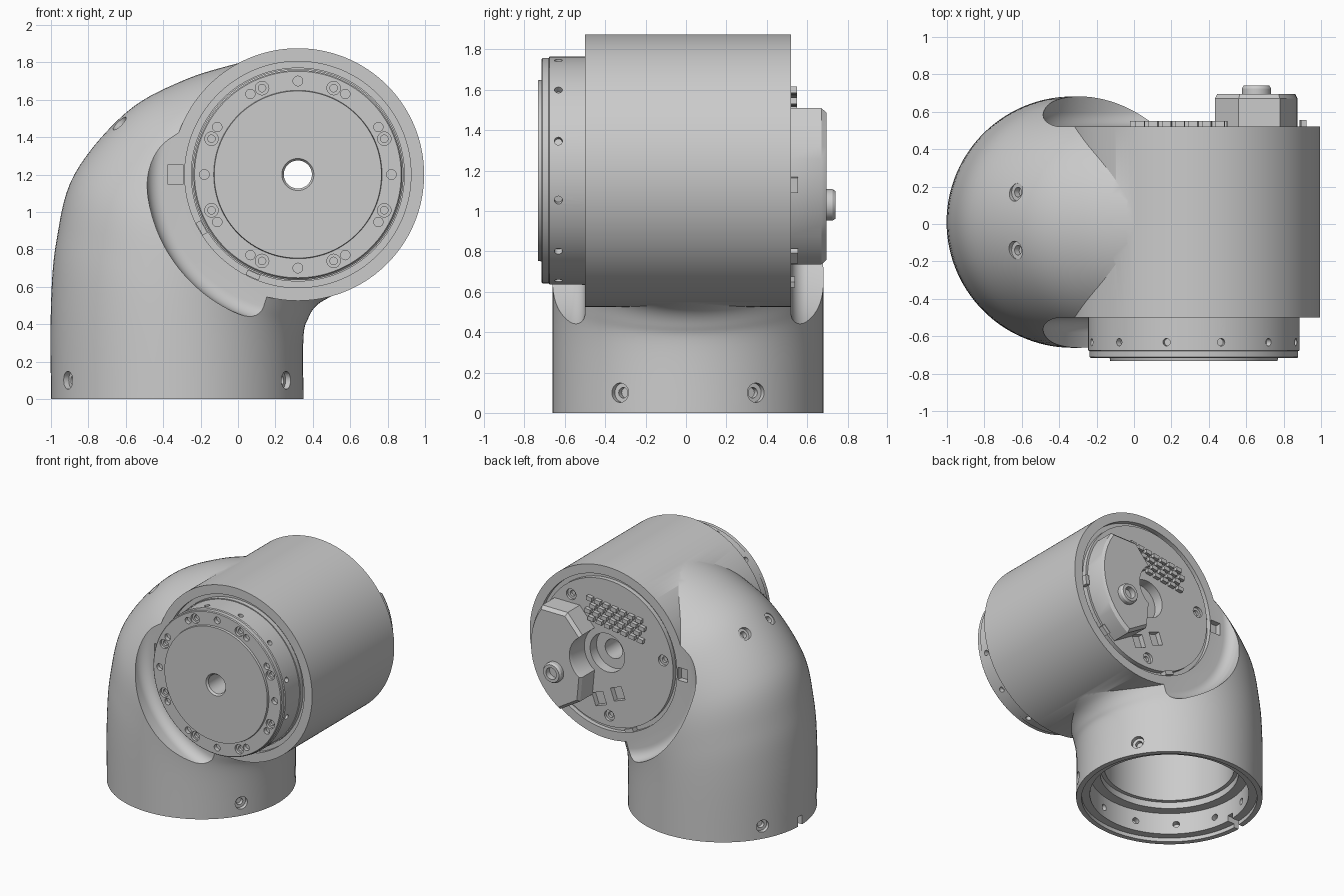
import bpy, bmesh
from math import sin, cos, pi, radians
from mathutils import Vector, Matrix

if "Cube" in bpy.data.objects:
    bpy.data.objects.remove(bpy.data.objects["Cube"])

CX, CZ = 0.32, 1.2            # axis of the horizontal housing (runs along y)
TX, TY = -0.325, 0.01         # axis of the vertical tube
FRONT, BACK = (0, -1, 0), (0, 1, 0)


def skin(bm, rings, closed=False):
    """Bridge rings of coordinates; cap both ends, or join last to first."""
    vs = [[bm.verts.new(p) for p in r] for r in rings]
    n = len(vs[0])
    pairs = list(zip(vs, vs[1:])) + ([(vs[-1], vs[0])] if closed else [])
    for a, b in pairs:
        for i in range(n):
            j = (i + 1) % n
            bm.faces.new((a[i], a[j], b[j], b[i]))
    if not closed:
        bm.faces.new(vs[0])
        bm.faces.new(vs[-1])


def lathe(bm, profile, loc, axis, n=128, closed=False):
    """Revolve (radius, height) points about an axis through loc."""
    q = Vector(axis).to_track_quat('Z', 'Y')
    skin(bm, [[Vector(loc) + q @ Vector((r * cos(2 * pi * i / n), r * sin(2 * pi * i / n), h))
               for i in range(n)] for r, h in profile], closed)


def box(bm, loc, size, turn=0):
    m = Matrix.Translation(loc) @ Matrix.Rotation(turn, 4, 'Y') @ Matrix.Diagonal((*size, 1))
    bmesh.ops.create_cube(bm, size=1, matrix=m)


def screw_hole(bm, loc, inward, big, small, d1, d2):
    lathe(bm, [(big, -0.03), (big, d1), (small, d1), (small, d2)], loc, inward, 24)


def finish(bm, name):
    bmesh.ops.recalc_face_normals(bm, faces=bm.faces)
    me = bpy.data.meshes.new(name)
    bm.to_mesh(me)
    bm.free()
    ob = bpy.data.objects.new(name, me)
    bpy.context.collection.objects.link(ob)
    return ob


def boolean(ob, bm, op='DIFFERENCE'):
    tool = finish(bm, "cutter")
    tool.hide_render = True
    m = ob.modifiers.new("bool", 'BOOLEAN')
    m.object, m.operation, m.solver = tool, op, 'EXACT'
    bpy.context.view_layer.objects.active = ob
    bpy.ops.object.modifier_apply(modifier=m.name)
    bpy.data.objects.remove(tool)


def polar(r, deg, y):
    a = radians(deg)
    return (CX + r * cos(a), y, CZ + r * sin(a))


# Elbow: elliptical sections given by inner and outer (x, z) points
sections = [Vector(s) for s in (
    (0.35, 0, -1, 0), (0.35, 0.33, -1, 0.5), (0.375, 0.43, -0.97, 0.85), (0.42, 0.5, -0.875, 1.2),
    (0.5, 0.55, -0.6, 1.53), (0.6, 0.605, -0.3, 1.70), (0.7, 0.68, 0, 1.795), (0.8, 0.77, 0.3, 1.865))]
path = []
for k in range(len(sections) - 1):
    p0, p1, p2 = sections[max(k - 1, 0)], sections[k], sections[k + 1]
    p3 = sections[min(k + 2, len(sections) - 1)]
    for s in range(7):
        t = s / 7
        path.append(0.5 * (2 * p1 + (p2 - p0) * t + (2 * p0 - 5 * p1 + 4 * p2 - p3) * t * t
                           + (3 * p1 - p0 - 3 * p2 + p3) * t ** 3))
path.append(sections[-1])
rings = []
for ix, iz, ox, oz in path:
    ring = []
    for i in range(112):
        a = 2 * pi * i / 112
        c = cos(a) / 2
        ring.append(((ix + ox) / 2 + (ix - ox) * c, TY + 0.672 * sin(a), (iz + oz) / 2 + (iz - oz) * c))
    rings.append(ring)
bm = bmesh.new()
skin(bm, rings)
body = finish(bm, "elbow_housing")

# Horizontal drum joined to the elbow
bm = bmesh.new()
lathe(bm, [(0.675, -0.55), (0.675, 0.55)], (CX, 0, CZ), BACK, 160)
boolean(body, bm, 'UNION')

# Side recesses with filleted floors, plus the stepped bore from below
fillet = [(0.73 + 0.08 * sin(a * pi / 16), 0.08 - 0.08 * cos(a * pi / 16)) for a in range(9)]
bm = bmesh.new()
for y, d in ((-0.5, FRONT), (0.52, BACK)):
    lathe(bm, fillet + [(0.81, 0.5)], (CX, y, CZ), d, 160)
lathe(bm, [(0.635, -0.1), (0.635, 0.03), (0.575, 0.03), (0.575, 0.2), (0.5, 0.2), (0.5, 0.25),
           (0.47, 0.25), (0.47, 0.8), (0.3, 1.1)], (TX, TY, 0), (0, 0, 1), 96)
boolean(body, bm)

# Detail cuts in the housing
bm = bmesh.new()
for deg in (30, 150, 210, 330):                       # tube screws
    d = Vector((cos(radians(deg)), sin(radians(deg)), 0))
    screw_hole(bm, Vector((TX, TY, 0.1)) + d * 0.672, -d, 0.048, 0.026, 0.03, 0.06)
for k in range(12):                                   # holes inside the bore
    d = Vector((cos(radians(15 + 30 * k)), sin(radians(15 + 30 * k)), 0))
    lathe(bm, [(0.025, 0.53), (0.025, 0.62)], (TX, TY, 0.11), d, 16)
for y in (-0.14, 0.17):                               # screws on the bend
    screw_hole(bm, (-0.645, y, 1.485), (0.7, 0, -0.7), 0.048, 0.026, 0.035, 0.07)
for y, d in ((-0.5, FRONT), (0.52, BACK)):            # grooves and notches on both faces
    lathe(bm, [(0.572, 0.03), (0.605, 0.03), (0.605, -0.035), (0.572, -0.035)],
          (CX, y, CZ), d, 128, True)
    box(bm, (-0.335, y, CZ), (0.085, 0.09, 0.1))
lathe(bm, [(0.15, -0.05), (0.15, 0.08), (0.075, 0.08), (0.075, 1.2)], (CX, 0.52, CZ), FRONT, 48)
for deg in (50, 172, 268):                            # back plate screws
    screw_hole(bm, polar(0.49, deg, 0.52), FRONT, 0.042, 0.022, 0.02, 0.04)
for dx, dz in ((0.07, -0.38), (-0.09, -0.3)):         # square sockets
    box(bm, (CX + dx, 0.52, CZ + dz), (0.1, 0.08, 0.1), radians(20))
box(bm, (-1, TY, 0.02), (0.3, 0.05, 0.11))            # locating slot in the rim
boolean(body, bm)

# Output flange on the front
bm = bmesh.new()
lathe(bm, [(0.565, -0.03), (0.565, 0.175), (0.558, 0.18), (0.558, 0.21), (0.552, 0.216),
           (0.45, 0.216), (0.447, 0.232)], (CX, -0.5, CZ), FRONT)
flange = finish(bm, "output_flange")
bm = bmesh.new()
lathe(bm, [(0.1, -0.02), (0.075, 0.015), (0.075, 0.4)], (CX, -0.732, CZ), BACK, 48)
for k in range(4):
    lathe(bm, [(0.026, -0.02), (0.026, 0.03)], polar(0.5, 90 * k, -0.716), BACK, 24)
    for off in (22.5, 67.5):
        screw_hole(bm, polar(0.5, 90 * k + off, -0.716), BACK, 0.036, 0.02, 0.02, 0.04)
    for off in (30.5, 59.5):
        lathe(bm, [(0.025, -0.02), (0.025, 0.03)], polar(0.5, 90 * k + off, -0.716), BACK, 24)
for k in range(12):
    p = Vector(polar(1, 15 + 30 * k, 0)) - Vector((CX, 0, CZ))
    lathe(bm, [(0.02, 0.53), (0.02, 0.6)], (CX, -0.632, CZ), p, 20)
boolean(flange, bm)

# Connector block on the back: outer arc, then a concave arc around the shaft
outline = [(0.555 * cos(radians(a)), 0.555 * sin(radians(a))) for a in range(-57, 35, 7)]
outline += [(0.24, 0.31)]
outline += [(0.2 * cos(radians(a)), 0.2 * sin(radians(a))) for a in range(56, -57, -8)]
outline += [(0.13, -0.36)]
mx, mz = 0.34, -0.08
bm = bmesh.new()
skin(bm, [[(CX + mx + (x - mx) * s, y, CZ + mz + (z - mz) * s) for x, z in outline]
          for s, y in ((1, 0.5), (1, 0.67), (0.94, 0.695))])
block = finish(bm, "connector_block")
bm = bmesh.new()
lathe(bm, [(0.078, -0.02), (0.078, 0.035), (0.068, 0.05), (0.045, 0.05), (0.045, 0.005)],
      (0.655, 0.69, 1.03), BACK, 40)
boss = finish(bm, "connector_boss")

# Staggered contact grid on the back plate
bm = bmesh.new()
tilt = radians(8)
for row in range(4):
    for col in range(7):
        u = (col - 3) * 0.072 + (0.018 if row % 2 else -0.018)
        v = (row - 1.5) * 0.05
        box(bm, (CX - 0.08 + u * cos(tilt) - v * sin(tilt), 0.53,
                 CZ + 0.29 + u * sin(tilt) + v * cos(tilt)), (0.048, 0.04, 0.032), -tilt)
grid = finish(bm, "contact_grid")

# Small clips around the rims
bm = bmesh.new()
for deg, y in ((209, -0.49), (246, -0.49), (250, 0.515), (-7, 0.53), (-46, 0.53)):
    box(bm, polar(0.588, deg, y), (0.03, 0.05, 0.075), -radians(deg))
clips = finish(bm, "rim_clips")

for ob in bpy.data.objects:
    bpy.ops.object.select_all(action='DESELECT')
    ob.select_set(True)
    bpy.context.view_layer.objects.active = ob
    bpy.ops.object.shade_smooth_by_angle(angle=radians(28))
